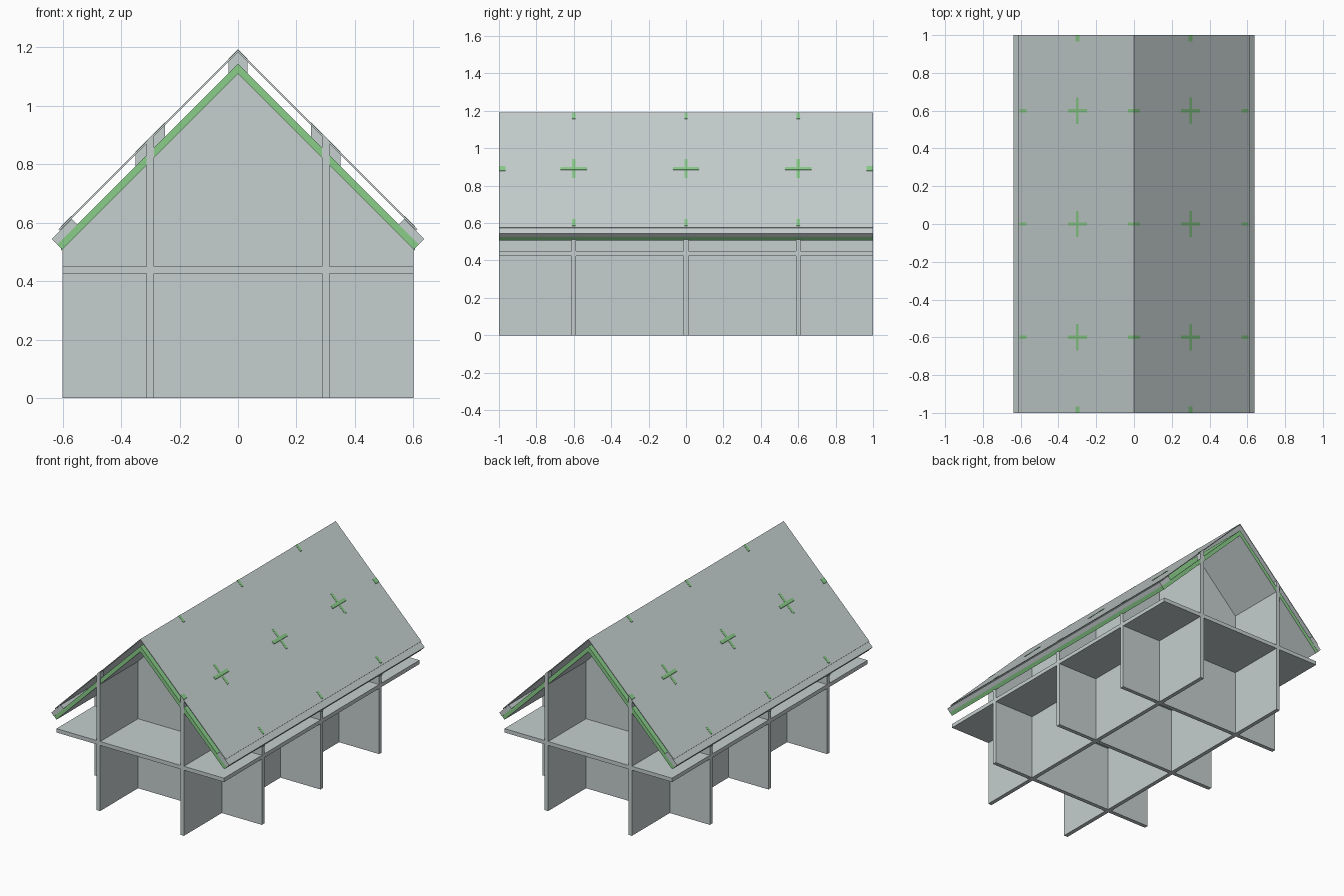
import bpy
import bmesh

cube = bpy.data.objects.get("Cube")
if cube:
    bpy.data.objects.remove(cube)


def material(name, rgb):
    m = bpy.data.materials.new(name)
    m.use_nodes = True
    color = (*rgb, 1)
    m.diffuse_color = color
    m.node_tree.nodes["Principled BSDF"].inputs["Base Color"].default_value = color
    return m


GREY = material("pale grey", (0.56, 0.62, 0.62))
GREEN = material("leaf green", (0.25, 0.61, 0.25))

T = 0.013                       # half thickness of the panels
CROSS_Y = (-0.6, 0, 0.6)        # stations of the cross panels
UNDER, DECK, SKIN, TOP = 1.108, 1.143, 1.183, 1.19   # ridge heights of roof layers
EAVE = 0.093                    # x - z along the square-cut eave


def prism(name, profile, y0, y1, mat=GREY, mirror=False):
    """Extrude an x-z profile along y, optionally mirrored in x."""
    bm = bmesh.new()
    face = bm.faces.new([bm.verts.new((x, y0, z)) for x, z in profile])
    ext = bmesh.ops.extrude_face_region(bm, geom=[face])
    verts = [v for v in ext["geom"] if isinstance(v, bmesh.types.BMVert)]
    bmesh.ops.translate(bm, verts=verts, vec=(0, y1 - y0, 0))
    bmesh.ops.recalc_face_normals(bm, faces=bm.faces)
    mesh = bpy.data.meshes.new(name)
    bm.to_mesh(mesh)
    bm.free()
    mesh.materials.append(mat)
    ob = bpy.data.objects.new(name, mesh)
    bpy.context.collection.objects.link(ob)
    if mirror:
        mod = ob.modifiers.new("Mirror", "MIRROR")
        mod.use_mirror_merge = False
    return ob


def slope_point(s, d):
    """Point on the roof section from s = z + x and d = x - z."""
    return (s + d) / 2, (s - d) / 2


def sloped(x0, x1, low, high):
    """Upright piece between two lines parallel to the roof."""
    return [(x0, low - x0), (x1, low - x1), (x1, high - x1), (x0, high - x0)]


def layer(low, high, end):
    """Roof layer from the ridge to a square-cut eave."""
    return [(0, low), slope_point(low, end), slope_point(high, end), (0, high)]


# Floor
prism("floor", [(-0.6, 0.425), (0.6, 0.425), (0.6, 0.45), (-0.6, 0.45)], -1, 1)

# Interlocking upright panels
for y in CROSS_Y:
    prism("cross_panel", [(-0.6, 0), (0.6, 0), (0.6, UNDER - 0.6), (0, UNDER),
                          (-0.6, UNDER - 0.6)], y - T, y + T)
xa, xb = 0.3 - T, 0.3 + T
prism("long_panels", [(xa, 0), (xb, 0), (xb, UNDER - xb), (xa, UNDER - xa)],
      -1, 1, mirror=True)

# Roof deck with green edges and grey underside
deck = prism("roof_deck", layer(UNDER, DECK, EAVE), -0.999, 0.999, GREEN, True)
deck.data.materials.append(GREY)
for p in deck.data.polygons:
    if p.normal.z < -0.1 and p.normal.x < -0.1:
        p.material_index = 1

# Outer skin and eave batten
prism("roof_skin", layer(SKIN, TOP, 0.037), -1, 1, mirror=True)
prism("eave_batten", [slope_point(s, d) for s, d in
                      ((DECK, -0.043), (DECK, EAVE), (SKIN - 0.002, EAVE),
                       (SKIN - 0.002, -0.043))], -1, 1, mirror=True)

# Tabs of the cross panels, with their green ends showing on the skin
for y in CROSS_Y:
    for x0, x1 in ((0, 0.033), (0.25, 0.35), (0.57, 0.605)):
        prism("cross_tab", sloped(x0, x1, UNDER, SKIN), y - T, y + T, mirror=True)
        prism("cross_tab_end", sloped(x0, x1, TOP, TOP + 0.002),
              y - 0.009, y + 0.009, GREEN, True)

# Tabs of the long panels, with their green ends
spans = [(y - 0.07, y + 0.07) for y in CROSS_Y] + [(-1, -0.965), (0.965, 1)]
for y0, y1 in spans:
    prism("long_tab", sloped(xa, xb, UNDER, SKIN), y0, y1, mirror=True)
    w = 0.007 if y1 - y0 > 0.1 else 0.011
    prism("long_tab_end", sloped(0.3 - w, 0.3 + w, TOP, TOP + 0.003),
          y0, y1, GREEN, True)
